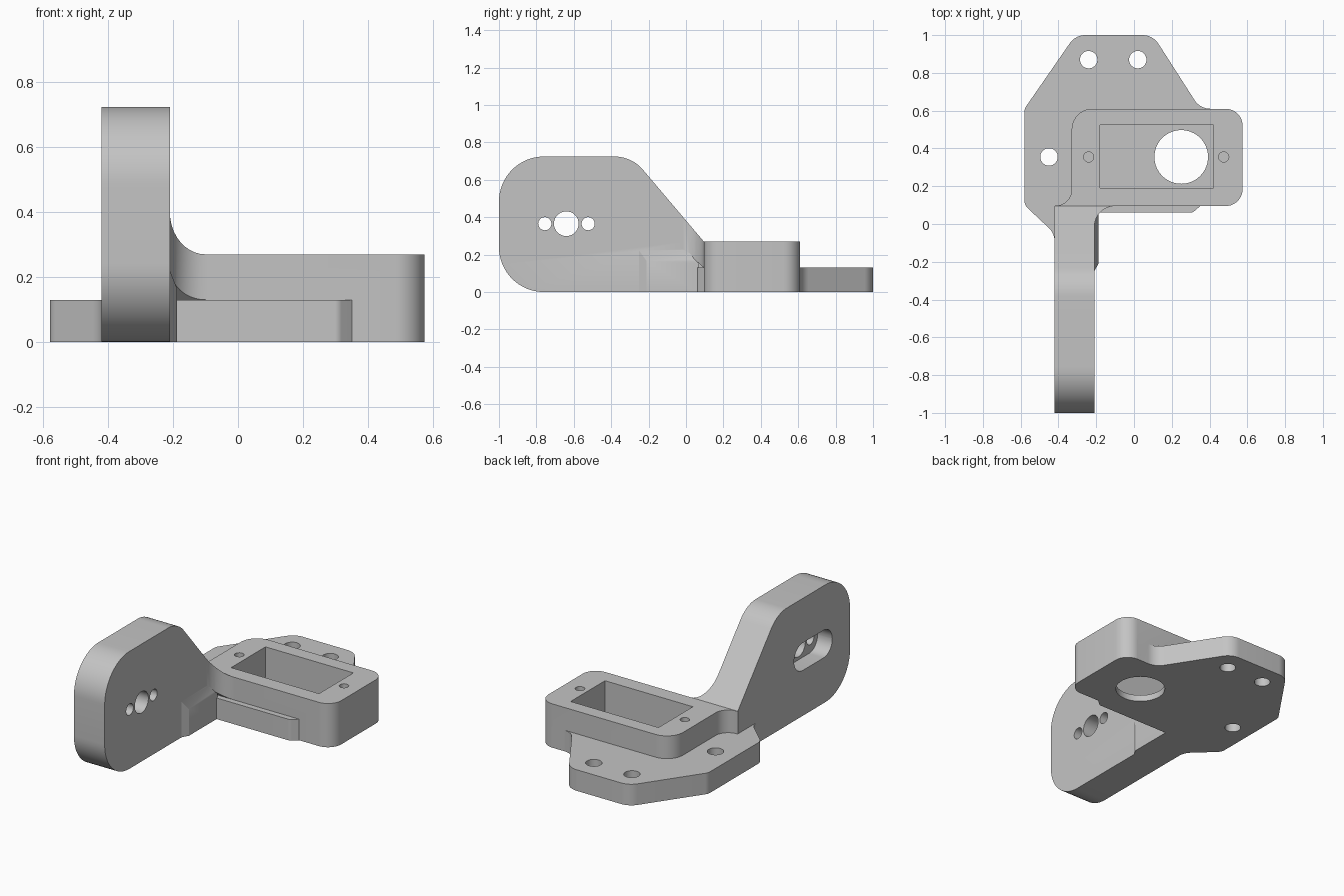
import bpy, bmesh, math
from mathutils import Vector

cube = bpy.data.objects.get("Cube")
if cube:
    bpy.data.objects.remove(cube)

grey = bpy.data.materials.new("plain grey")
grey.use_nodes = True
grey.diffuse_color = (0.55, 0.55, 0.55, 1)
grey.node_tree.nodes["Principled BSDF"].inputs["Base Color"].default_value = grey.diffuse_color


def rounded(points, steps=10):
    """Outline with each corner (u, v, radius) turned into an arc."""
    out, n = [], len(points)
    for i, point in enumerate(points):
        p = Vector(point[:2])
        if len(point) < 3:
            out.append(p)
            continue
        a = (Vector(points[i - 1][:2]) - p).normalized()
        b = (Vector(points[(i + 1) % n][:2]) - p).normalized()
        angle, r = a.angle(b), point[2]
        t = r / math.tan(angle / 2)
        centre = p + (a + b).normalized() * r / math.sin(angle / 2)
        start, end, sweep = p + a * t - centre, p + b * t - centre, math.pi - angle
        for k in range(steps + 1):
            f = k / steps
            out.append(centre + (start * math.sin((1 - f) * sweep)
                                 + end * math.sin(f * sweep)) / math.sin(sweep))
    return out


def circle(u, v, r, sides=40):
    return [Vector((u + r * math.cos(k * math.tau / sides),
                    v + r * math.sin(k * math.tau / sides))) for k in range(sides)]


def prism(name, outline, low, high, axis="z"):
    """Extrude an outline; low and high are numbers or functions of (u, v)."""
    def place(p, level):
        w = level(*p) if callable(level) else level
        return (p.x, p.y, w) if axis == "z" else (w, p.x, p.y)
    bm = bmesh.new()
    bottom = [bm.verts.new(place(p, low)) for p in outline]
    top = [bm.verts.new(place(p, high)) for p in outline]
    bm.faces.new(bottom[::-1])
    bm.faces.new(top)
    n = len(outline)
    for i in range(n):
        j = (i + 1) % n
        bm.faces.new((bottom[i], bottom[j], top[j], top[i]))
    bmesh.ops.recalc_face_normals(bm, faces=bm.faces)
    mesh = bpy.data.meshes.new(name)
    bm.to_mesh(mesh)
    bm.free()
    mesh.materials.append(grey)
    obj = bpy.data.objects.new(name, mesh)
    bpy.context.collection.objects.link(obj)
    return obj


def combine(body, other, operation):
    other.hide_render = True
    mod = body.modifiers.new(other.name, "BOOLEAN")
    mod.operation, mod.solver, mod.object = operation, "EXACT", other
    bpy.context.view_layer.objects.active = body
    bpy.ops.object.modifier_apply(modifier=mod.name)
    bpy.data.objects.remove(other)


def slope(x, y):
    return 0.27 + (0.095 - y) * 1.18


# Flat mounting plate
body = prism("mounting_bracket", rounded([
    (-0.42, -0.15), (-0.3, -0.15), (-0.3, 0.06), (0.31, 0.06, 0.03), (0.38, 0.12),
    (0.5, 0.12), (0.5, 0.6), (0.49, 0.61), (0.35, 0.61, 0.1), (0.1, 1, 0.1), (-0.31, 1, 0.1),
    (-0.58, 0.61, 0.06), (-0.58, 0.1, 0.06), (-0.42, -0.05, 0.1)]), 0, 0.13)

# Raised housing with a curved corner leading into the arm
housing = prism("housing", rounded([
    (-0.41, 0.05), (-0.25, 0.05), (-0.25, 0.095), (0.575, 0.095, 0.09),
    (0.575, 0.61, 0.09), (-0.33, 0.61, 0.11), (-0.33, 0.097, 0.085), (-0.418, 0.097),
    (-0.418, 0.09)]), 0, 0.27)

# Upright arm with a sloped shoulder
arm = prism("arm", rounded([
    (-1, 0, 0.24), (0.095, 0), (0.095, 0.27), (-0.29, slope(0, -0.29), 0.2),
    (-1, slope(0, -0.29), 0.24)], 16), -0.42, -0.21, "x")

# Curved web in the corner between arm and housing
web = prism("web", rounded([
    (-0.25, -0.02), (-0.21, -0.02), (-0.21, 0.095, 0.11), (-0.09, 0.095),
    (-0.09, 0.12), (-0.25, 0.12)]), lambda x, y: 0.13 + (0.095 - y) * 0.9, slope)

# Low stiffening pad on the inner face of the arm
pad = prism("pad", [Vector(p) for p in [
    (-0.22, -0.25), (-0.21, -0.25), (-0.188, -0.21), (-0.188, 0.07), (-0.22, 0.07)]],
    0, lambda x, y: 0.165 - (x + 0.188) * 2.5)

for part in (housing, arm, web, pad):
    combine(body, part, "UNION")

# Motor pocket and its shaft opening
cutters = [
    prism("pocket", [Vector(p) for p in [
        (-0.18, 0.19), (0.42, 0.19), (0.42, 0.525), (-0.18, 0.525)]], 0.04, 0.5),
    prism("shaft_opening", circle(0.25, 0.355, 0.142, 64), -0.1, 0.1)]

# Blind screw holes beside the pocket
for x in (-0.24, 0.475):
    cutters.append(prism("screw_hole", circle(x, 0.355, 0.027, 24), 0.08, 0.5))

# Through holes in the plate
for x, y in ((-0.24, 0.87), (0.02, 0.87), (-0.45, 0.355)):
    cutters.append(prism("plate_hole", circle(x, y, 0.046), -0.1, 0.5))

# Arm holes and the recessed slot behind them
for y, r in ((-0.755, 0.035), (-0.64, 0.066), (-0.523, 0.035)):
    cutters.append(prism("arm_hole", circle(y, 0.365, r), -0.6, 0, "x"))
cutters.append(prism("slot", rounded([
    (-0.826, 0.28, 0.084), (-0.454, 0.28, 0.084),
    (-0.454, 0.45, 0.084), (-0.826, 0.45, 0.084)]), -0.6, -0.32, "x"))

for cutter in cutters:
    combine(body, cutter, "DIFFERENCE")

bpy.ops.object.select_all(action="DESELECT")
body.select_set(True)
bpy.context.view_layer.objects.active = body
bpy.ops.object.shade_smooth_by_angle(angle=math.radians(25))
